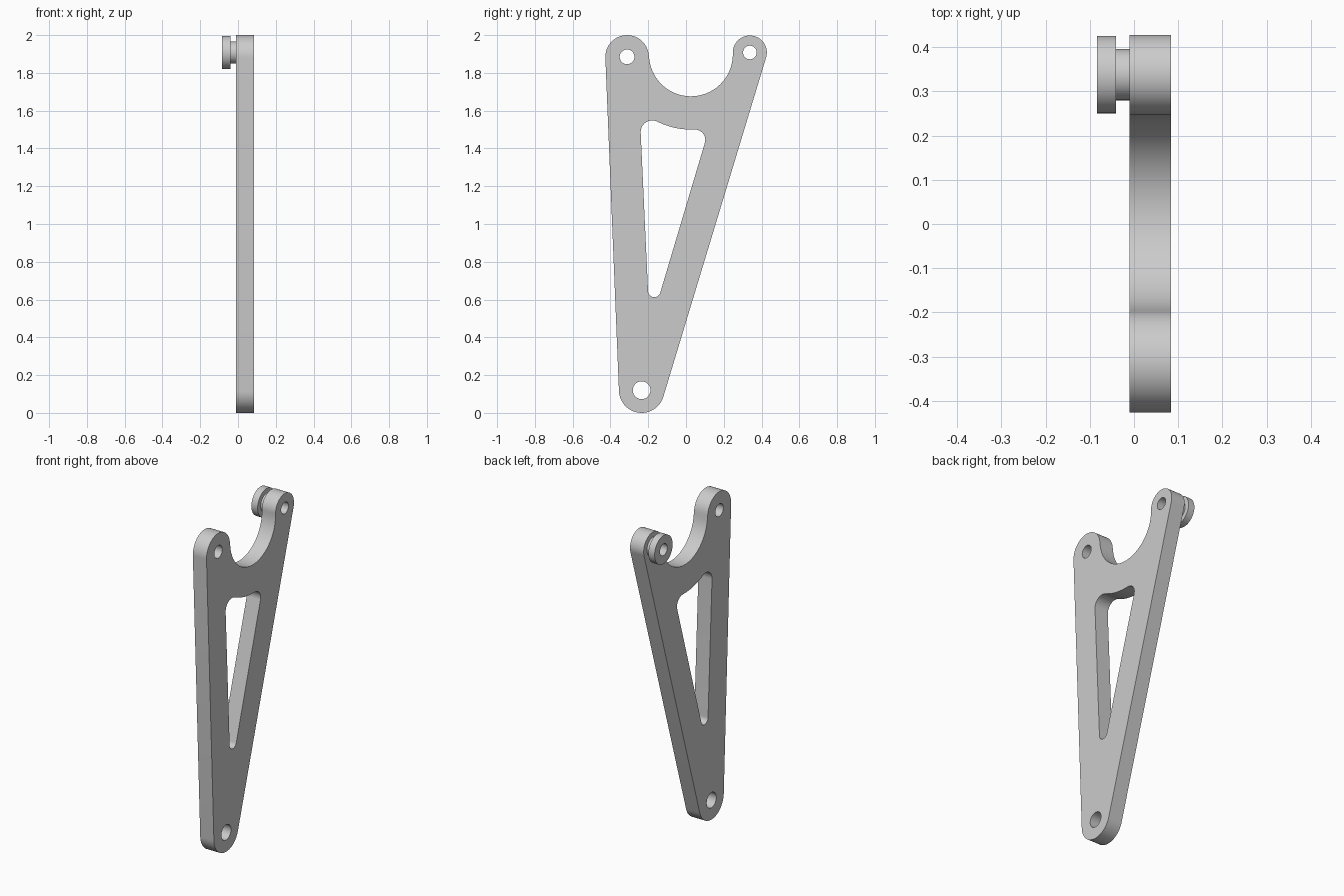
import bpy, bmesh
from math import pi, acos, atan2, cos, sin
from mathutils import Vector, Matrix

if "Cube" in bpy.data.objects:
    bpy.data.objects.remove(bpy.data.objects["Cube"])

grey = bpy.data.materials.new("plain grey")
grey.use_nodes = True
colour = (0.6, 0.6, 0.6, 1)
grey.diffuse_color = colour
grey.node_tree.nodes["Principled BSDF"].inputs["Base Color"].default_value = colour


def finish(name, bm):
    """Turn a bmesh into a smooth shaded object with sharp edges."""
    bmesh.ops.recalc_face_normals(bm, faces=bm.faces)
    mesh = bpy.data.meshes.new(name)
    bm.to_mesh(mesh)
    bm.free()
    mesh.materials.append(grey)
    obj = bpy.data.objects.new(name, mesh)
    bpy.context.collection.objects.link(obj)
    bpy.ops.object.select_all(action='DESELECT')
    obj.select_set(True)
    bpy.context.view_layer.objects.active = obj
    bpy.ops.object.shade_smooth_by_angle(angle=pi / 6)


def belt(discs):
    """Counter-clockwise outline tangent to discs; negative radius is concave."""
    angles = []
    for (c1, r1), (c2, r2) in zip(discs, discs[1:] + discs[:1]):
        d = Vector(c2) - Vector(c1)
        k = max(-1, min(1, (r1 - r2) / d.length))
        angles.append(atan2(d.y, d.x) - acos(k))
    points = []
    for i, (c, r) in enumerate(discs):
        start = angles[i - 1]
        sweep = (angles[i] - start) % (2 * pi)
        if r < 0:
            sweep -= 2 * pi
        steps = max(8, int(abs(sweep) * 10))
        for s in range(steps + 1):
            a = start + sweep * s / steps
            p = Vector((c[0] + r * cos(a), c[1] + r * sin(a)))
            if not points or (p - points[-1]).length > 0.002:
                points.append(p)
    if (points[0] - points[-1]).length < 0.002:
        points.pop()
    return points


def circle(c, r, n=40):
    return [Vector((c[0] + r * cos(2 * pi * i / n), c[1] + r * sin(2 * pi * i / n)))
            for i in range(n)]


# Key points in the (y, z) plane, and the plate's faces in x
foot, left_lobe, right_lobe = (-0.235, 0.12), (-0.312, 1.885), (0.338, 1.908)
notch = (0.026, 1.898)
plate_near, plate_far, bore = -0.01, 0.0835, 0.036

# Flat bracket with lobes, round notch, triangular window and bolt holes
outlines = [
    belt([(foot, 0.12), (right_lobe, 0.09), (notch, -0.222), (left_lobe, 0.115)]),
    belt([((-0.168, 0.646), 0.033), ((0.047, 1.445), 0.055),
          (notch, -0.398), ((-0.179, 1.487), 0.061)]),
    circle(foot, 0.047), circle(left_lobe, 0.039), circle(right_lobe, bore),
]
bm = bmesh.new()
for outline in outlines:
    verts = [bm.verts.new((plate_near, p.x, p.y)) for p in outline]
    for a, b in zip(verts, verts[1:] + verts[:1]):
        bm.edges.new((a, b))
bmesh.ops.triangle_fill(bm, edges=bm.edges[:], use_beauty=True, normal=(1, 0, 0))
extruded = bmesh.ops.extrude_face_region(bm, geom=bm.faces[:], use_keep_orig=True)
moved = [g for g in extruded["geom"] if isinstance(g, bmesh.types.BMVert)]
bmesh.ops.translate(bm, verts=moved, vec=(plate_far - plate_near, 0, 0))
finish("bracket_plate", bm)

# Flanged bored spacer behind the smaller lobe, lathed about x
flange_end, flange_start, neck, rim = -0.0835, -0.041, 0.058, 0.088
profile = [(plate_near, bore), (flange_end, bore), (flange_end, rim),
           (flange_start, rim), (flange_start, neck), (plate_near, neck)]
bm = bmesh.new()
verts = [bm.verts.new((x, r, 0)) for x, r in profile]
edges = [bm.edges.new(pair) for pair in zip(verts, verts[1:])]
bmesh.ops.spin(bm, geom=verts + edges, cent=(0, 0, 0), axis=(1, 0, 0),
               angle=2 * pi, steps=40, use_merge=True)
bmesh.ops.remove_doubles(bm, verts=bm.verts, dist=0.0005)
bmesh.ops.transform(bm, matrix=Matrix.Translation((0, *right_lobe)), verts=bm.verts)
finish("flanged_spacer", bm)
